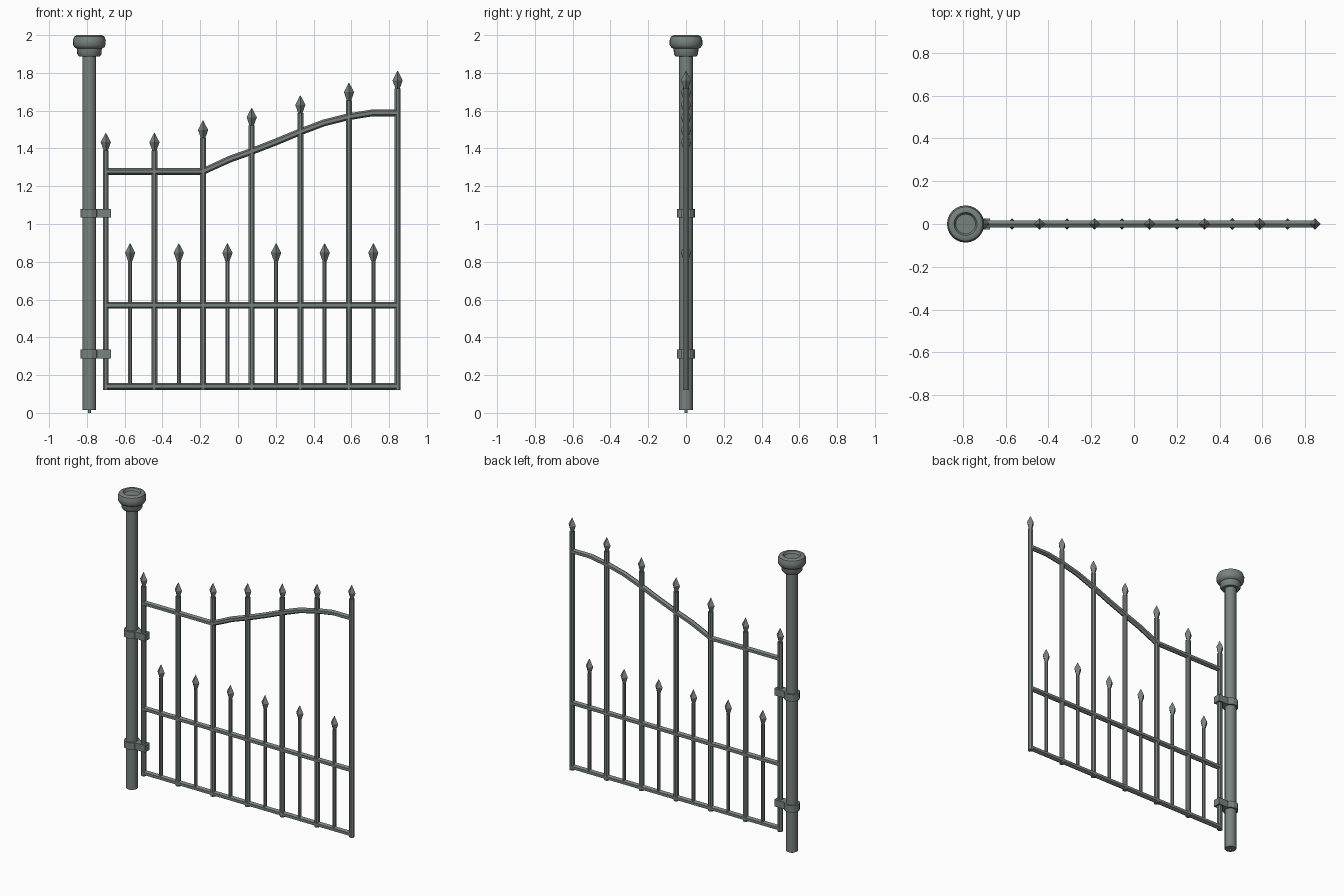
import bpy, bmesh, math
from mathutils import Vector

if "Cube" in bpy.data.objects:
    bpy.data.objects.remove(bpy.data.objects["Cube"])

iron = bpy.data.materials.new("weathered grey iron")
iron.diffuse_color = (0.19, 0.225, 0.215, 1)
iron.use_nodes = True
iron.node_tree.nodes["Principled BSDF"].inputs["Base Color"].default_value = iron.diffuse_color
POST_X = -0.787

def finish(bm, name, smooth=None):
    bmesh.ops.recalc_face_normals(bm, faces=bm.faces)
    me = bpy.data.meshes.new(name)
    bm.to_mesh(me)
    bm.free()
    ob = bpy.data.objects.new(name, me)
    bpy.context.collection.objects.link(ob)
    me.materials.append(iron)
    if smooth:
        bpy.ops.object.select_all(action='DESELECT')
        ob.select_set(True)
        bpy.context.view_layer.objects.active = ob
        bpy.ops.object.shade_smooth_by_angle(angle=math.radians(smooth))
    return ob

def lathe(bm, x, profile, sides, turn=0.0):
    """Stack of rings around a vertical axis at x; profile is (radius, z)."""
    rings = []
    for r, z in profile:
        rings.append([bm.verts.new((x + r * math.cos(turn + 2 * math.pi * i / sides),
                                    r * math.sin(turn + 2 * math.pi * i / sides), z))
                      for i in range(sides)])
    for a, b in zip(rings, rings[1:]):
        for i in range(sides):
            j = (i + 1) % sides
            bm.faces.new((a[i], a[j], b[j], b[i]))
    bm.faces.new(rings[0][::-1])
    bm.faces.new(rings[-1])

def rail(name, points, r=0.018, sides=6):
    """Tube along a path in the x-z plane, mitred at each bend."""
    bm = bmesh.new()
    pts = [Vector((x, 0, z)) for x, z in points]
    rings = []
    for k, p in enumerate(pts):
        t = (pts[min(k + 1, len(pts) - 1)] - pts[max(k - 1, 0)]).normalized()
        up = Vector((-t.z, 0, t.x))
        rings.append([bm.verts.new(p + up * r * math.cos(2 * math.pi * i / sides)
                                   + Vector((0, r * math.sin(2 * math.pi * i / sides), 0)))
                      for i in range(sides)])
    for a, b in zip(rings, rings[1:]):
        for i in range(sides):
            j = (i + 1) % sides
            bm.faces.new((a[i], a[j], b[j], b[i]))
    bm.faces.new(rings[0])
    bm.faces.new(rings[-1][::-1])
    finish(bm, name)

def picket(name, x, z0, z1, r):
    """Upright bar with a four-sided spear tip."""
    bm = bmesh.new()
    lathe(bm, x, [(r, z0), (r, z1)], 8, math.pi / 8)
    lathe(bm, x, [(0.010, z1 - 0.005), (0.027, z1 + 0.043), (0.001, z1 + 0.093)], 4)
    finish(bm, name)

# Post with stepped collar and rounded, dished cap
bm = bmesh.new()
lathe(bm, POST_X, [(0.008, 0), (0.008, 0.015), (0.037, 0.015), (0.037, 1.9)], 12, math.pi / 12)
finish(bm, "post", 35)
bm = bmesh.new()
lathe(bm, POST_X, [(0.036, 1.888), (0.056, 1.888), (0.064, 1.90), (0.066, 1.928),
                   (0.078, 1.934), (0.086, 1.948), (0.087, 1.972), (0.080, 1.992),
                   (0.066, 2.0), (0.054, 1.998), (0.046, 1.985)], 24)
finish(bm, "post_cap", 40)

# Hinges: collar round the post and strap to the first upright
for n, z in (("lower", 0.312), ("upper", 1.057)):
    bm = bmesh.new()
    lathe(bm, POST_X, [(0.049, z - 0.023), (0.049, z + 0.023)], 12, math.pi / 12)
    finish(bm, n + "_hinge_collar")
    bm = bmesh.new()
    bmesh.ops.create_cube(bm, size=1)
    for v in bm.verts:
        v.co = Vector((-0.716 + v.co.x * 0.086, v.co.y * 0.05, z + v.co.z * 0.046))
    finish(bm, n + "_hinge_strap")

# Tall and short pickets
tops = [1.39, 1.39, 1.455, 1.522, 1.588, 1.655, 1.718]
for i, top in enumerate(tops):
    picket(f"tall_picket_{i + 1}", -0.70 + 0.2575 * i, 0.12, top, 0.017)
for i in range(6):
    picket(f"short_picket_{i + 1}", -0.571 + 0.2575 * i, 0.14, 0.805, 0.0115)

# Rails
rail("bottom_rail", [(-0.70, 0.14), (0.845, 0.14)])
rail("middle_rail", [(-0.70, 0.57), (0.845, 0.57)])
rail("top_rail", [(-0.70, 1.278), (-0.186, 1.278), (-0.044, 1.343), (0.071, 1.384),
                  (0.20, 1.434), (0.33, 1.488), (0.457, 1.536), (0.587, 1.568),
                  (0.71, 1.588), (0.845, 1.588)])
